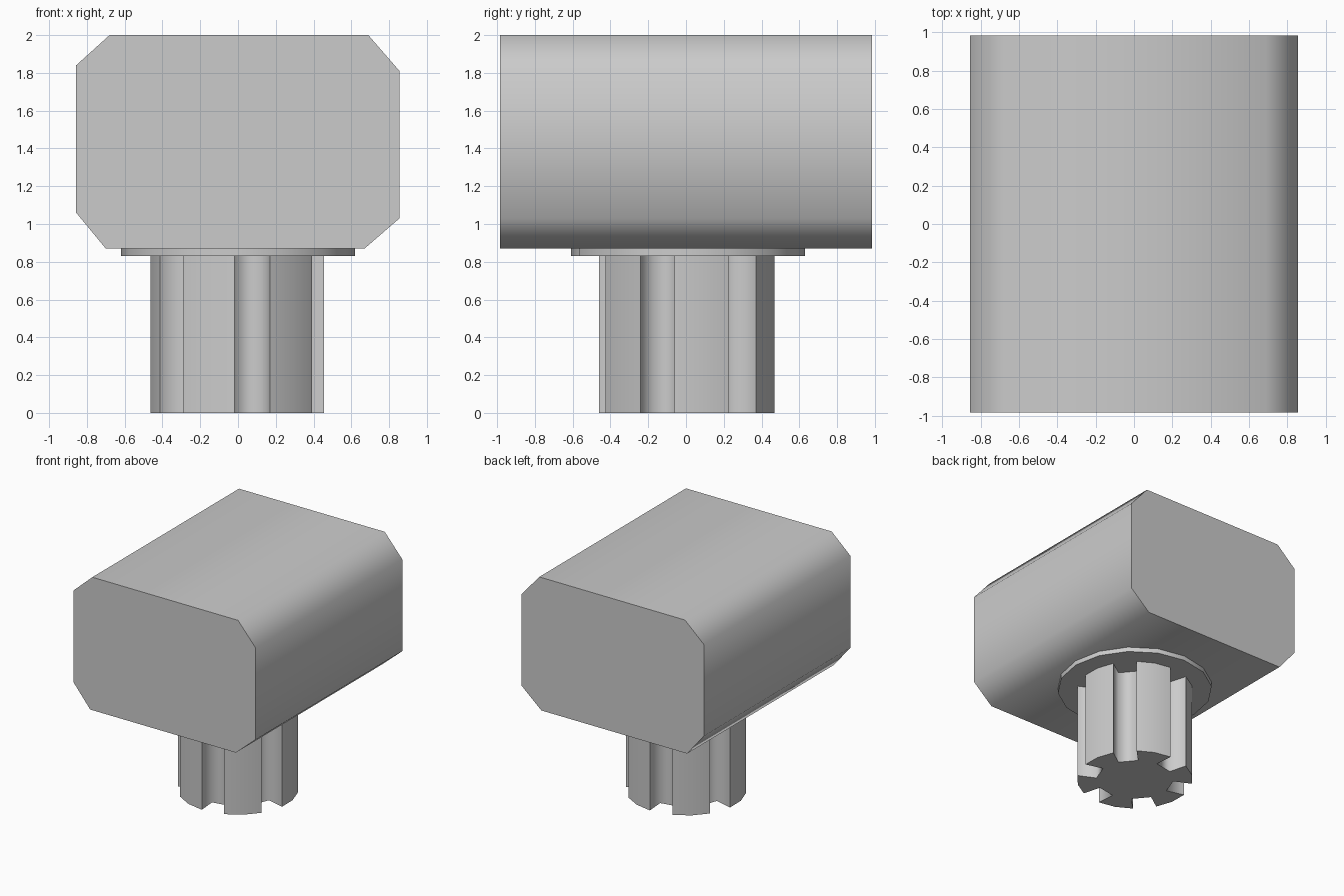
import bpy, bmesh
from math import sin, cos, pi, radians

if "Cube" in bpy.data.objects:
    bpy.data.objects.remove(bpy.data.objects["Cube"])


def prism(name, points, offset, sharp_deg=60, sharp_corners=()):
    """Extrude a closed outline of 3D points along offset, smooth round the sides."""
    bm = bmesh.new()
    base = bm.faces.new([bm.verts.new(p) for p in points])
    corner_verts = [list(base.verts)[i] for i in sharp_corners]
    ext = bmesh.ops.extrude_face_region(bm, geom=[base], use_keep_orig=True)
    top_verts = [g for g in ext["geom"] if isinstance(g, bmesh.types.BMVert)]
    bmesh.ops.translate(bm, verts=top_verts, vec=offset)
    bmesh.ops.recalc_face_normals(bm, faces=bm.faces)
    for f in bm.faces:
        f.smooth = True
    for e in bm.edges:
        cap = any(len(f.verts) > 4 for f in e.link_faces)
        corner = any(v in corner_verts for v in e.verts)
        too_sharp = not sharp_corners and e.calc_face_angle(0) > radians(sharp_deg)
        e.smooth = not (cap or corner or too_sharp)
    mesh = bpy.data.meshes.new(name)
    bm.to_mesh(mesh)
    bm.free()
    obj = bpy.data.objects.new(name, mesh)
    bpy.context.collection.objects.link(obj)
    return obj


# Chamfered block head, extruded front to back
profile = [(-0.68, 2.0), (0.69, 2.0), (0.855, 1.81), (0.855, 1.03),
           (0.67, 0.87), (-0.70, 0.87), (-0.857, 1.06), (-0.857, 1.84)]
prism("head_block", [(x, -0.985, z) for x, z in profile], (0, 1.97, 0))

# Thin sixteen-sided collar under the head
collar = [(0.62 * cos(i * pi / 8), 0.01 + 0.62 * sin(i * pi / 8), 0.83)
          for i in range(16)]
prism("collar", collar, (0, 0, 0.04))

# Splined stem: six teeth separated by straight grooves
stem, tooth_corners = [], []
for k in range(6):
    mid = radians(10 + 60 * k)
    for i, (da, r) in enumerate([(-15, 0.31), (-18.2, 0.465), (0, 0.465),
                                 (18.2, 0.465), (15, 0.31)]):
        a = mid + radians(da)
        if i in (1, 3):
            tooth_corners.append(len(stem))
        stem.append((-0.004 + r * cos(a), 0.005 + r * sin(a), 0))
prism("splined_stem", stem, (0, 0, 0.83), sharp_corners=tooth_corners)
